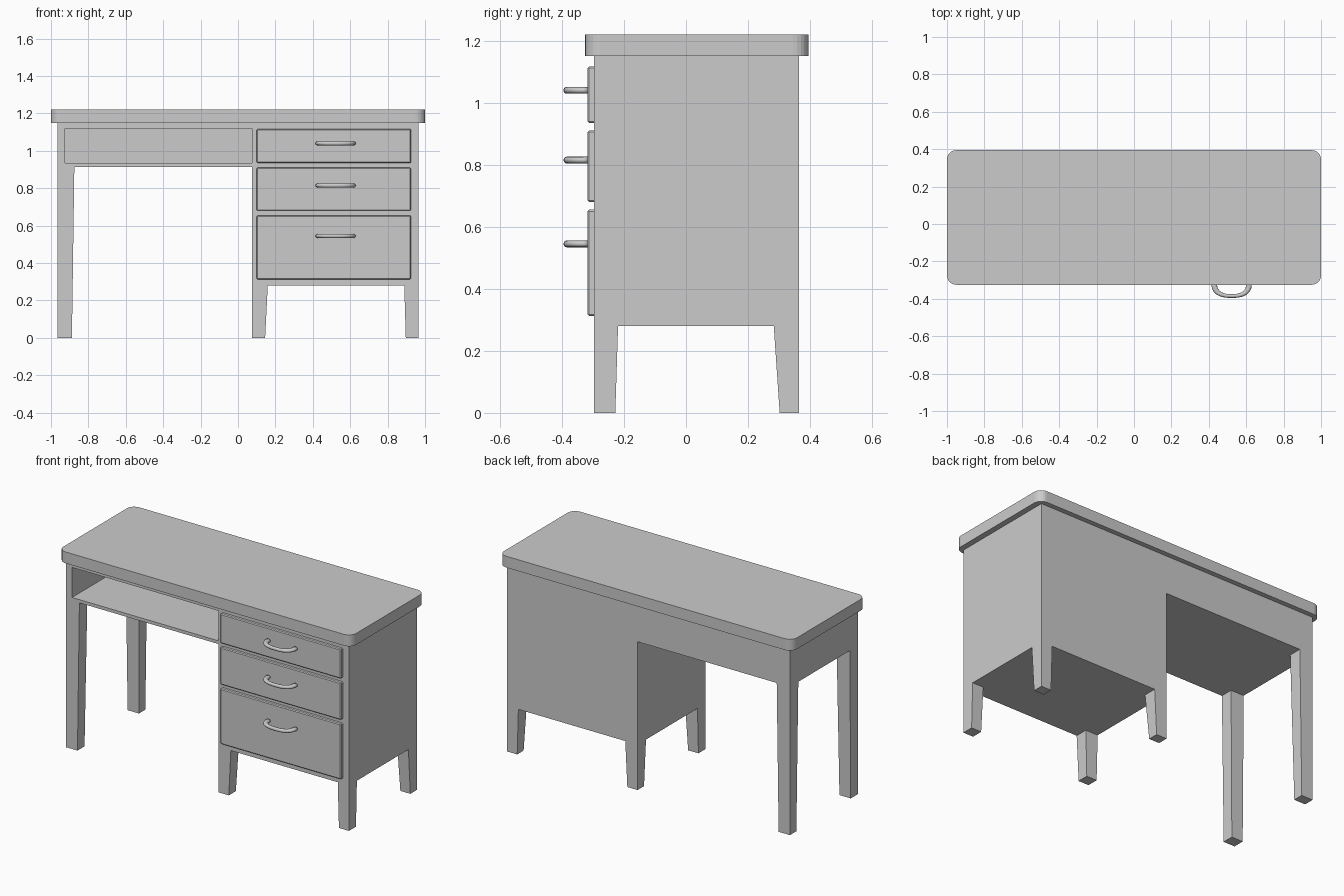
import bpy, bmesh
from math import cos, sin, pi

if "Cube" in bpy.data.objects:
    bpy.data.objects.remove(bpy.data.objects["Cube"])

FRONT, BACK = -0.297, 0.365


def finish(name, bm, smooth=False):
    bmesh.ops.recalc_face_normals(bm, faces=bm.faces)
    me = bpy.data.meshes.new(name)
    bm.to_mesh(me)
    bm.free()
    ob = bpy.data.objects.new(name, me)
    bpy.context.collection.objects.link(ob)
    if smooth:
        me.shade_smooth()
    return ob


def loft(name, rings, smooth=False):
    """Skin a list of equal-length point rings and cap both ends."""
    bm = bmesh.new()
    rows = [[bm.verts.new(p) for p in r] for r in rings]
    n = len(rows[0])
    for a, b in zip(rows, rows[1:]):
        for i in range(n):
            j = (i + 1) % n
            bm.faces.new((a[i], a[j], b[j], b[i]))
    bm.faces.new(rows[0])
    bm.faces.new(rows[-1])
    return finish(name, bm, smooth)


def rect(x0, x1, y0, y1, z):
    return [(x0, y0, z), (x1, y0, z), (x1, y1, z), (x0, y1, z)]


def box(name, x0, x1, y0, y1, z0, z1):
    return loft(name, [rect(x0, x1, y0, y1, z0), rect(x0, x1, y0, y1, z1)])


def apply_modifier(ob, mod):
    bpy.context.view_layer.objects.active = ob
    bpy.ops.object.modifier_apply(modifier=mod.name)


# Table top with rounded corners
def corner_ring(z, r=0.05, steps=6):
    pts = []
    for k, (cx, cy) in enumerate([(1, 0.395), (-1, 0.395), (-1, -0.325), (1, -0.325)]):
        mx, my = cx - r * (1 if cx > 0 else -1), cy - r * (1 if cy > 0 else -1)
        for i in range(steps + 1):
            a = (k + i / steps) * pi / 2
            pts.append((mx + r * cos(a), my + r * sin(a), z))
    return pts


loft("table_top", [corner_ring(1.15), corner_ring(1.22)])

# L-shaped carcass with an open shelf cut into the left side
outline = [(-0.965, 0.915), (0.075, 0.915), (0.075, 0.28),
           (0.965, 0.28), (0.965, 1.15), (-0.965, 1.15)]
carcass = loft("carcass", [[(x, y, z) for x, z in outline] for y in (FRONT, BACK)])
cutter = box("shelf_cutter", -0.925, 0.075, -0.5, BACK - 0.03, 0.935, 1.12)
cutter.hide_render = True
cut = carcass.modifiers.new("shelf_opening", 'BOOLEAN')
cut.operation, cut.solver, cut.object = 'DIFFERENCE', 'EXACT', cutter
apply_modifier(carcass, cut)
bpy.data.objects.remove(cutter)


# Tapered legs: outer faces upright, inner faces sloping
def leg(name, x, sx, back, z_top, top_w, foot_w):
    def ring(z, w, d):
        y0, y1 = (BACK - d, BACK) if back else (FRONT, FRONT + d)
        x0, x1 = sorted((x, x + sx * w))
        return rect(x0, x1, y0, y1, z)
    foot_d, top_d = (0.063, 0.082) if back else (0.069, 0.078)
    loft(name, [ring(0, foot_w, foot_d), ring(z_top, top_w, top_d)])


for back in (False, True):
    side = "back" if back else "front"
    leg(side + "_left_leg", -0.965, 1, back, 0.915, 0.09, 0.077)
    leg(side + "_middle_leg", 0.075, 1, back, 0.28, 0.084, 0.07)
    leg(side + "_right_leg", 0.965, -1, back, 0.28, 0.076, 0.068)


# Curved pull handle: elliptical sections swept around a half loop
def handle(name, z, cx=0.522, y=-0.317, steps=24, sides=12):
    def loop(a, w, d):
        c, s = cos(a), max(sin(a), 0)
        return cx + w * (1 if c > 0 else -1) * abs(c) ** 0.8, y - d * s ** 0.8
    rings = []
    for i in range(steps + 1):
        a = pi * i / steps
        ox, oy = loop(a, 0.108, 0.078)
        ix, iy = loop(a, 0.078, 0.058)
        mx, my, hx, hy = (ox + ix) / 2, (oy + iy) / 2, (ox - ix) / 2, (oy - iy) / 2
        rings.append([(mx + hx * cos(t), my + hy * cos(t), z + 0.011 * sin(t))
                      for t in (2 * pi * k / sides for k in range(sides))])
    loft(name, rings, True)


# Drawer fronts with a fine chamfer, each with its handle
for name, z0, z1, zh in (("top", 0.935, 1.117, 1.04),
                         ("middle", 0.68, 0.91, 0.815),
                         ("bottom", 0.313, 0.655, 0.545)):
    front = box(name + "_drawer", 0.1, 0.925, -0.317, FRONT + 0.005, z0, z1)
    bev = front.modifiers.new("chamfer", 'BEVEL')
    bev.width, bev.segments = 0.005, 1
    apply_modifier(front, bev)
    handle(name + "_handle", zh)
